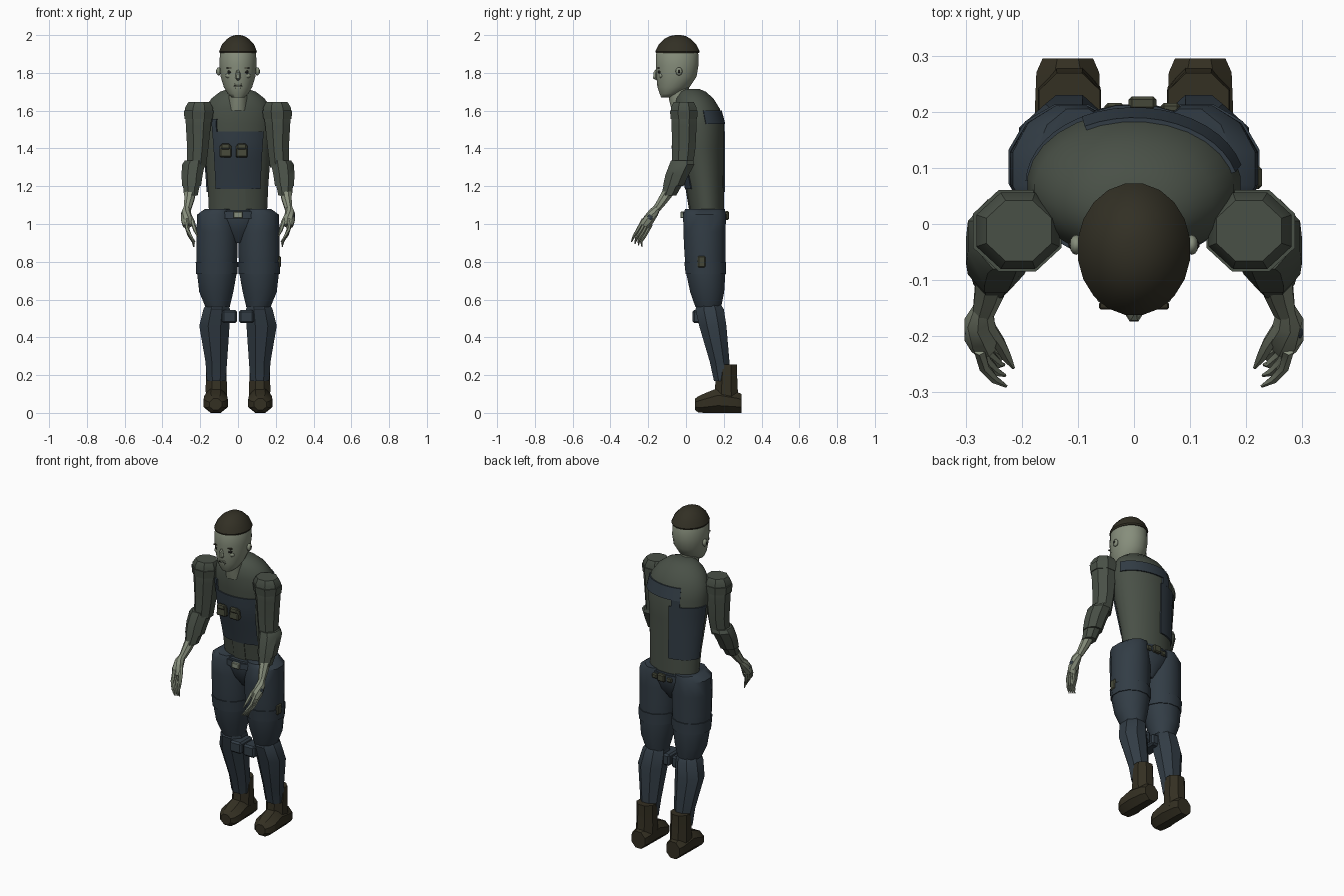
import bpy, bmesh
from math import sin, cos, pi, radians
from mathutils import Vector, Matrix

if "Cube" in bpy.data.objects:
    bpy.data.objects.remove(bpy.data.objects["Cube"])


def material(name, rgb):
    m = bpy.data.materials.new(name)
    m.use_nodes = True
    m.diffuse_color = (*rgb, 1)
    m.node_tree.nodes["Principled BSDF"].inputs["Base Color"].default_value = (*rgb, 1)
    return m


SKIN = material("grey green skin", (0.24, 0.27, 0.20))
SHIRT = material("dark green cloth", (0.066, 0.08, 0.062))
BLUE = material("dark blue cloth", (0.032, 0.046, 0.06))
HAIR = material("dark brown hair", (0.032, 0.029, 0.018))
BOOT = material("dark brown leather", (0.034, 0.029, 0.016))
OLIVE = material("olive pouch", (0.06, 0.064, 0.04))
DARK = material("near black", (0.012, 0.012, 0.01))


def finish(name, bm, mat, angle=35):
    bmesh.ops.recalc_face_normals(bm, faces=bm.faces)
    me = bpy.data.meshes.new(name)
    bm.to_mesh(me)
    bm.free()
    me.materials.append(mat)
    ob = bpy.data.objects.new(name, me)
    bpy.context.collection.objects.link(ob)
    bpy.ops.object.select_all(action='DESELECT')
    ob.select_set(True)
    bpy.context.view_layer.objects.active = ob
    bpy.ops.object.shade_smooth_by_angle(angle=radians(angle))
    return ob


def skin_rings(name, rings, mat, angle=35):
    """Bridge equal point rings and cap both ends."""
    bm = bmesh.new()
    rows = [[bm.verts.new(p) for p in r] for r in rings]
    n = len(rows[0])
    for a, b in zip(rows, rows[1:]):
        for i in range(n):
            j = (i + 1) % n
            bm.faces.new((a[i], a[j], b[j], b[i]))
    bm.faces.new(rows[0])
    bm.faces.new(rows[-1])
    return finish(name, bm, mat, angle)


def loft(name, rings, mat, n=8, s=1, angle=35):
    """Horizontal rings: z, centre x, centre y, half width, half depth."""
    k = 1 / cos(pi / n)
    pts = [[(s * (cx + k * rx * sin((i + .5) * 2 * pi / n)),
             cy - k * ry * cos((i + .5) * 2 * pi / n), z) for i in range(n)]
           for z, cx, cy, rx, ry in rings]
    return skin_rings(name, pts, mat, angle)


def tube(name, path, mat, n=6, s=1):
    """Round limb through (x, y, z, radius) points."""
    P = [Vector((s * p[0], p[1], p[2])) for p in path]
    rings = []
    for i, p in enumerate(P):
        d = (P[min(i + 1, len(P) - 1)] - P[max(i - 1, 0)]).normalized()
        u = d.cross(Vector((0, 0.3, 1))).normalized()
        v = d.cross(u)
        rings.append([p + path[i][3] * (u * cos(2 * pi * k / n) + v * sin(2 * pi * k / n))
                      for k in range(n)])
    return skin_rings(name, rings, mat)


def box(name, centre, size, mat, bevel=0.006, tilt=0):
    bm = bmesh.new()
    bmesh.ops.create_cube(bm, size=1)
    bmesh.ops.scale(bm, vec=size, verts=bm.verts)
    bmesh.ops.bevel(bm, geom=bm.edges[:], offset=bevel, segments=1, affect='EDGES')
    bmesh.ops.rotate(bm, verts=bm.verts, matrix=Matrix.Rotation(tilt, 3, 'X'))
    bmesh.ops.translate(bm, vec=centre, verts=bm.verts)
    return finish(name, bm, mat, 20)


def ball(name, centre, size, mat):
    bm = bmesh.new()
    bmesh.ops.create_uvsphere(bm, u_segments=12, v_segments=8, radius=1)
    bmesh.ops.scale(bm, vec=size, verts=bm.verts)
    bmesh.ops.translate(bm, vec=centre, verts=bm.verts)
    return finish(name, bm, mat, 60)


# Torso, leaning forward towards the shoulders
TORSO = [(1.02, 0, .115, .152, .085), (1.20, 0, .10, .16, .10), (1.40, 0, .075, .175, .125),
         (1.53, 0, .07, .19, .13), (1.61, 0, .057, .178, .122), (1.665, 0, .045, .14, .10),
         (1.70, 0, .035, .095, .07), (1.715, 0, .03, .05, .04)]
loft("torso", TORSO, SHIRT, 28, angle=50)


def torso_point(t, z, off):
    for a, b in zip(TORSO, TORSO[1:]):
        if a[0] <= z <= b[0]:
            f = (z - a[0]) / (b[0] - a[0])
            cy, rx, ry = (a[k] + f * (b[k] - a[k]) for k in (2, 3, 4))
            return Vector(((rx + off) * sin(t), cy - (ry + off) * cos(t), z))


def patch(name, a0, a1, z0, z1, mat, off=0.008):
    """Cloth panel wrapped on the torso; angle 0 is front, 90 is its left."""
    na, nz = max(2, int(abs(a1 - a0) / 8)), 6
    bm = bmesh.new()
    grid = [[[bm.verts.new(torso_point(radians(a0 + (a1 - a0) * i / na),
                                       z0 + (z1 - z0) * j / nz, o))
              for i in range(na + 1)] for j in range(nz + 1)] for o in (-.004, off)]
    for g in grid:
        for j in range(nz):
            for i in range(na):
                bm.faces.new((g[j][i], g[j][i + 1], g[j + 1][i + 1], g[j + 1][i]))
    rim = [(j, 0) for j in range(nz)] + [(nz, i) for i in range(na)]
    rim += [(j, na) for j in range(nz, 0, -1)] + [(0, i) for i in range(na, 0, -1)]
    for (j, i), (l, k) in zip(rim, rim[1:] + rim[:1]):
        bm.faces.new((grid[0][j][i], grid[0][l][k], grid[1][l][k], grid[1][j][i]))
    return finish(name, bm, mat, 40)


# Vest panels, straps and shirt placket
patch("chest_panel", -45, 45, 1.185, 1.49, BLUE)
patch("chest_strap", -45, -36, 1.49, 1.555, BLUE)
patch("back_panel", 188, 268, 1.17, 1.49, BLUE)
patch("back_strap", 105, 208, 1.53, 1.60, BLUE)
patch("strap_link", 192, 208, 1.49, 1.53, BLUE)
patch("placket", -14, 14, 1.03, 1.185, SHIRT, .005)
for x in (-.066, .02):
    box("chest_pouch", (x, -.055, 1.385), (.062, .034, .065), OLIVE, tilt=-.1)
    box("pouch_flap", (x, -.066, 1.41), (.05, .02, .03), OLIVE, tilt=-.1)

# Neck and head
loft("neck", [(1.60, 0, -.02, .05, .055), (1.66, 0, -.035, .047, .055),
              (1.76, 0, -.045, .05, .06)], SKIN, 12)
loft("head", [(1.67, 0, -.105, .032, .026), (1.69, 0, -.085, .055, .055),
              (1.725, 0, -.066, .075, .085), (1.78, 0, -.05, .092, .106),
              (1.84, 0, -.047, .098, .113), (1.90, 0, -.047, .096, .112),
              (1.94, 0, -.047, .08, .095)], SKIN, 20, angle=60)
loft("hair", [(1.905, 0, -.045, .096, .114), (1.914, 0, -.045, .1, .117), (1.95, 0, -.045, .085, .10),
              (1.98, 0, -.045, .058, .07), (1.995, 0, -.043, .034, .042),
              (2.0, 0, -.042, .012, .015)], HAIR, 20, angle=40)
tube("nose", [(0, -.148, 1.835, .008), (0, -.162, 1.80, .012), (0, -.162, 1.775, .015),
              (0, -.148, 1.765, .009)], SKIN)
box("upper_lip", (0, -.146, 1.738), (.04, .016, .01), SKIN, .003)
box("mouth_line", (0, -.144, 1.73), (.046, .016, .004), DARK, .001)
box("lower_lip", (0, -.142, 1.722), (.034, .016, .01), SKIN, .003)

# Hips, belt and buckle
loft("hips", [(.90, 0, .10, .03, .05), (.96, 0, .10, .10, .09), (1.03, 0, .10, .165, .108),
              (1.075, 0, .10, .165, .104)], BLUE, 16)
loft("belt", [(1.03, 0, .098, .17, .115), (1.065, 0, .098, .168, .113)], BLUE, 16)
box("buckle", (0, -.02, 1.048), (.05, .02, .034), SKIN, .004)
box("back_pouch", (.015, .215, 1.045), (.05, .025, .045), OLIVE)
for s in (-1, 1):
    box("belt_tab", (.015 + s * .05, .206, 1.04), (.035, .02, .03), OLIVE)
box("thigh_pocket", (.213, .083, .80), (.03, .042, .06), OLIVE)

for s, side in ((1, "left"), (-1, "right")):
    # Face sides
    ball(side + "_ear", (s * .103, -.037, 1.808), (.012, .018, .022), SKIN)
    ball(side + "_ear_hole", (s * .112, -.037, 1.808), (.005, .007, .01), DARK)
    ball(side + "_eye", (s * .04, -.136, 1.805), (.017, .014, .012), DARK)
    ball(side + "_cheek", (s * .045, -.132, 1.785), (.022, .012, .014), SKIN)
    box(side + "_brow", (s * .042, -.146, 1.826), (.04, .012, .007), HAIR, .002)

    # Sleeves
    loft(side + "_upper_sleeve",
         [(1.30, .22, -.02, .05, .055), (1.40, .213, -.012, .056, .062),
          (1.52, .21, -.01, .066, .066), (1.615, .207, -.012, .074, .068),
          (1.645, .205, -.012, .058, .054)], SHIRT, 8, s)
    loft(side + "_shoulder_band", [(1.555, .209, -.011, .074, .07), (1.60, .208, -.012, .079, .073)],
         SHIRT, 8, s)
    loft(side + "_elbow_sleeve",
         [(1.20, .246, -.068, .05, .054), (1.26, .243, -.047, .056, .062),
          (1.315, .236, -.022, .06, .066), (1.335, .23, -.02, .052, .06)], SHIRT, 8, s)
    loft(side + "_cuff", [(1.15, .25, -.092, .036, .04), (1.215, .246, -.066, .046, .05)],
         SHIRT, 8, s)

    # Forearm and hand
    tube(side + "_forearm", [(.25, -.08, 1.19, .034), (.258, -.12, 1.13, .028),
                             (.268, -.155, 1.08, .021)], SKIN, 8, s)
    tube(side + "_palm", [(.268, -.15, 1.09, .018), (.275, -.172, 1.06, .027),
                          (.272, -.20, 1.02, .031), (.268, -.218, .99, .024)], SKIN, 8, s)
    ball(side + "_hand_stud", (s * .295, -.19, 1.035), (.007, .014, .016), BLUE)
    for i in range(4):
        y, z = -.236 + .013 * i, 1.005 - .009 * i
        tube(side + "_finger", [(.275, y + .012, z + .02, .011),
                                (.268 - .003 * i, y - .018, z - .035, .010),
                                (.25 - .004 * i, y - .04, z - .07, .008),
                                (.228 + .002 * i, y - .053 + .006 * i, z - .10, .003)], SKIN, 6, s)
    tube(side + "_thumb", [(.262, -.18, 1.05, .014), (.24, -.212, 1.01, .012),
                           (.228, -.235, .97, .010), (.215, -.256, .935, .003)], SKIN, 6, s)

    # Trouser leg
    loft(side + "_thigh",
         [(.56, .108, .118, .064, .068), (.64, .115, .112, .09, .09), (.735, .112, .105, .104, .103),
          (.84, .112, .10, .109, .108), (.96, .111, .098, .109, .112),
          (1.05, .112, .098, .104, .113), (1.08, .10, .10, .075, .105)], BLUE, 12, s, 40)
    loft(side + "_thigh_fold", [(.735, .112, .105, .109, .107), (.80, .112, .102, .112, .111)],
         BLUE, 12, s)
    loft(side + "_shin",
         [(.17, .115, .19, .05, .042), (.27, .115, .178, .057, .052), (.46, .125, .142, .08, .072),
          (.55, .113, .125, .07, .075), (.572, .111, .122, .058, .062)], BLUE, 8, s)
    box(side + "_knee_strap", (s * .045, .095, .51), (.078, .12, .07), BLUE, .01)

    # Boot
    loft(side + "_boot_shaft",
         [(.06, .115, .215, .055, .07), (.13, .115, .213, .056, .06),
          (.255, .115, .217, .054, .052)], BOOT, 8, s)
    k = 1 / cos(pi / 8)
    foot = [(.295, .05, .045, .05), (.27, .055, .056, .055), (.17, .066, .06, .066),
            (.10, .052, .064, .052), (.065, .045, .05, .043), (.048, .045, .032, .03)]
    skin_rings(side + "_boot_foot",
               [[(s * .118 + k * rx * cos((i + .5) * pi / 4), y, zc + k * rz * sin((i + .5) * pi / 4))
                 for i in range(8)] for y, zc, rx, rz in foot], BOOT, 25)
